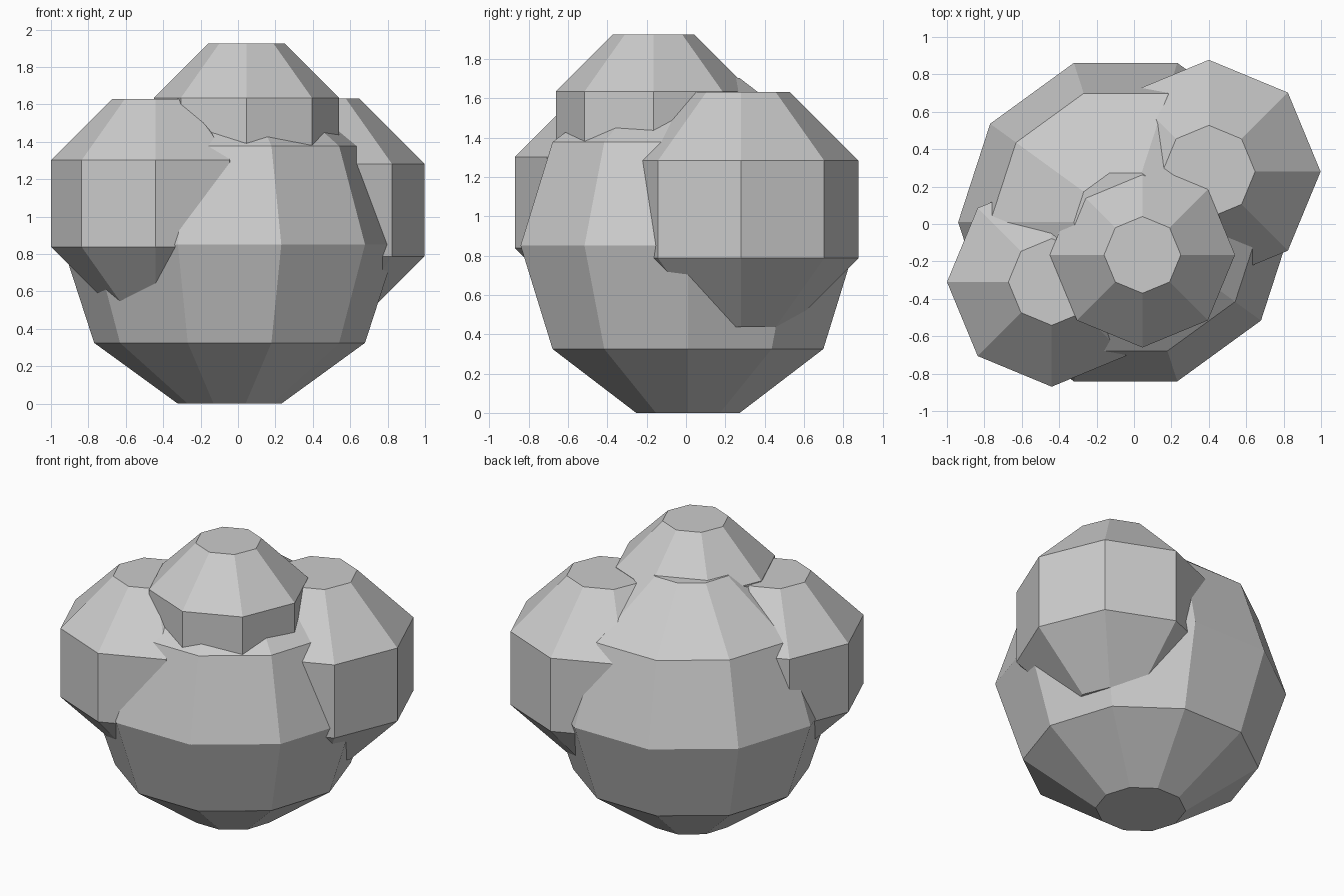
import bpy, bmesh
from math import sin, cos, pi

if "Cube" in bpy.data.objects:
    bpy.data.objects.remove(bpy.data.objects["Cube"])


def faceted_ball(name, center, radius, sides, bands):
    """Low-poly ball with flat caps: rings sit half a step off the poles."""
    bm = bmesh.new()
    rings = []
    for i in range(bands):
        lat = pi * (i + 0.5) / bands
        r, z = radius * sin(lat), -radius * cos(lat)
        rings.append([bm.verts.new((r * cos(2 * pi * k / sides),
                                    r * sin(2 * pi * k / sides), z))
                      for k in range(sides)])
    for low, high in zip(rings, rings[1:]):
        for k in range(sides):
            n = (k + 1) % sides
            bm.faces.new((low[k], low[n], high[n], high[k]))
    bm.faces.new(rings[0][::-1])
    bm.faces.new(rings[-1])
    mesh = bpy.data.meshes.new(name)
    bm.to_mesh(mesh)
    bm.free()
    obj = bpy.data.objects.new(name, mesh)
    obj.location = center
    bpy.context.collection.objects.link(obj)
    return obj


# Large ten-sided body of the bush
faceted_ball("bush_body", (-0.045, 0.01, 0.851), 0.895, 10, 5)

# Three eight-sided clumps pushed into the body
faceted_ball("right_clump", (0.40, 0.28, 1.035), 0.647, 8, 4)
faceted_ball("left_clump", (-0.44, -0.31, 1.07), 0.606, 8, 4)
faceted_ball("top_clump", (0.045, -0.165, 1.43), 0.536, 8, 4)
